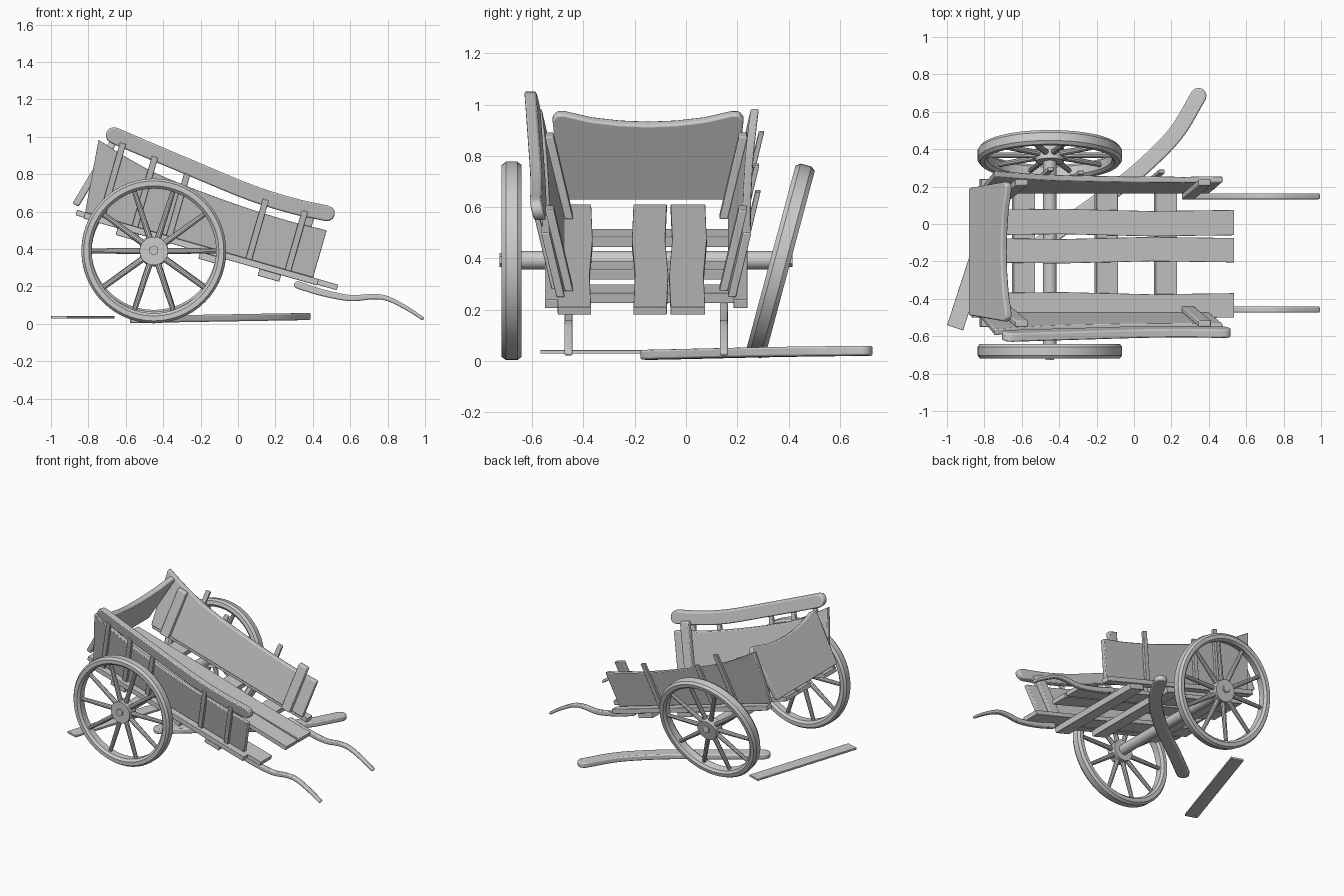
import bpy, bmesh
from math import sin, cos, pi, radians, atan2
from mathutils import Vector, Matrix

if "Cube" in bpy.data.objects:
    bpy.data.objects.remove(bpy.data.objects["Cube"])

CY = -0.155                      # cart centre line in y
A = radians(16)                  # forward pitch of the broken cart


def cart(u, v, w):
    """Cart frame (along, across, up from floor) to world."""
    return Vector((u * cos(A) + w * sin(A), CY + v, 0.363 - u * sin(A) + w * cos(A)))


def finish(name, bm, bevel=0.0):
    bmesh.ops.recalc_face_normals(bm, faces=bm.faces)
    me = bpy.data.meshes.new(name)
    bm.to_mesh(me)
    bm.free()
    ob = bpy.data.objects.new(name, me)
    bpy.context.collection.objects.link(ob)
    if bevel:
        m = ob.modifiers.new("bevel", 'BEVEL')
        m.width, m.segments, m.limit_method = bevel, 2, 'ANGLE'
        m.angle_limit = radians(40)
    bpy.ops.object.select_all(action='DESELECT')
    ob.select_set(True)
    bpy.context.view_layer.objects.active = ob
    bpy.ops.object.shade_smooth_by_angle(angle=radians(35))
    return ob


def prism(name, outline, t0, t1, place, bevel=0.005):
    """Extrude a 2D outline from t0 to t1, placed by a mapping function."""
    bm = bmesh.new()
    lo = [bm.verts.new(place(a, b, t0)) for a, b in outline]
    hi = [bm.verts.new(place(a, b, t1)) for a, b in outline]
    bm.faces.new(lo)
    bm.faces.new(hi)
    n = len(lo)
    for i in range(n):
        j = (i + 1) % n
        bm.faces.new((lo[i], lo[j], hi[j], hi[i]))
    return finish(name, bm, bevel)


def smooth(pts, steps=5):
    """Catmull-Rom through the points."""
    p = [Vector(q) for q in pts]
    p = [2 * p[0] - p[1]] + p + [2 * p[-1] - p[-2]]
    out = []
    for i in range(1, len(p) - 2):
        for k in range(steps):
            t = k / steps
            out.append(0.5 * (2 * p[i] + (p[i + 1] - p[i - 1]) * t
                       + (2 * p[i - 1] - 5 * p[i] + 4 * p[i + 1] - p[i + 2]) * t * t
                       + (3 * p[i] - p[i - 1] - 3 * p[i + 1] + p[i + 2]) * t ** 3))
    return out + [p[-2]]


def ribbon(pts, w0, w1):
    """Outline of a curved strip with rounded ends, half widths w0 to w1."""
    c = smooth(pts)
    n = len(c) - 1
    left, right = [], []
    for i, q in enumerate(c):
        d = (c[min(i + 1, n)] - c[max(i - 1, 0)]).normalized()
        nrm = Vector((-d.y, d.x)) * (w0 + (w1 - w0) * i / n)
        left.append(q + nrm)
        right.append(q - nrm)

    def cap(q, d, r):
        a = atan2(d.y, d.x)
        return [q + r * Vector((cos(a + k), sin(a + k))) for k in (pi / 3, pi / 6, 0, -pi / 6, -pi / 3)]
    end = cap(c[-1], c[-1] - c[-2], w1)
    start = cap(c[0], c[0] - c[1], w0)
    return left + end + right[::-1] + start


def rect(a0, a1, b0, b1):
    return [(a0, b0), (a1, b0), (a1, b1), (a0, b1)]


# side boards, leaning outwards, with their posts and sills
top_edge = smooth([(0.418, 0.263), (0.2, 0.255), (-0.12, 0.265), (-0.49, 0.297), (-0.7, 0.338), (-0.888, 0.392)])
board = [(-0.85, 0.0), (0.418, 0.0)] + [tuple(p) for p in top_edge]
posts = {-1: [(-0.757, 0.41), (-0.573, 0.387), (-0.382, 0.345), (0.06, 0.33), (0.278, 0.33)],
         1: [(-0.573, 0.387), (-0.382, 0.31), (0.06, 0.33)]}
for s, side in ((-1, "near"), (1, "far")):
    def lean(u, w, t, s=s):
        return cart(u, s * (0.35 + 0.23 * w + t), w)
    prism(side + "_side_board", board, -0.032, 0.0, lean)
    for i, (u, h) in enumerate(posts[s]):
        prism(f"{side}_outer_post_{i}", rect(u - 0.017, u + 0.017, -0.035, h), 0.0, 0.02, lean, 0.003)
    for u, h, part in ((0.3, 0.33, "front"), (-0.72, 0.335, "back")):
        prism(f"{side}_{part}_inner_post", rect(u - 0.035, u + 0.035, 0.0, h), -0.065, -0.032, lean)
    prism(side + "_sill", rect(-0.85, 0.45, -0.035, 0.0), 0.34, 0.395,
          lambda u, w, t, s=s: cart(u, s * t, w), 0.003)
    # shaft
    shaft = ribbon([(0.32, 0.208), (0.45, 0.167), (0.6, 0.138), (0.72, 0.146), (0.8, 0.135),
                    (0.9, 0.085), (0.985, 0.03)], 0.02, 0.009)
    prism(side + "_shaft", shaft, -0.016, 0.016,
          lambda x, z, t, s=s: Vector((x, CY + s * 0.303 + t, z)), 0.007)

# top rail still in place on the near side
rail = ribbon([(-0.815, 0.437), (-0.6, 0.41), (-0.39, 0.385), (-0.04, 0.345), (0.2, 0.338), (0.395, 0.35)], 0.044, 0.042)
prism("near_top_rail", rail, -0.03, 0.016, lambda u, w, t: cart(u, -(0.35 + 0.23 * w + t), w), 0.008)

# top rail fallen on the ground
fallen = ribbon([(-0.535, -0.135), (-0.35, 0.005), (-0.155, 0.145), (0.03, 0.29), (0.22, 0.48), (0.345, 0.685)], 0.043, 0.043)
prism("fallen_rail", fallen, 0.0, 0.038, lambda x, y, t: Vector((x, y, 0.014 + 0.017 * x + t)), 0.008)

# floor planks with slightly uneven edges
for i, (y0, y1) in enumerate([(-0.5, -0.37), (-0.205, -0.075), (-0.06, 0.075)]):
    k = 0.006 * (-1) ** i
    plank = [(-0.895, y0), (-0.4, y0 + k), (0.1, y0 - k), (0.557, y0), (0.557, y1), (0.1, y1 - k), (-0.4, y1 + k), (-0.895, y1)]
    prism(f"floor_plank_{i}", plank, -0.03, 0.0, lambda u, y, t: cart(u, y - CY, t), 0.002)

# cross beams
for i, u in enumerate((0.19, -0.14, -0.6)):
    prism(f"cross_beam_{i}", rect(u - 0.06, u + 0.06, -0.072, -0.03), -0.385, 0.385,
          lambda a, b, t: cart(a, t, b), 0.003)

# loose plank on the ground
g = radians(72)
prism("fallen_plank", rect(-0.41, 0.41, -0.045, 0.045), 0.028, 0.042,
      lambda a, b, t: Vector((-0.83 + a * cos(g) - b * sin(g), -0.165 + a * sin(g) + b * cos(g), t)), 0.002)

# tailboard, tipped forward at the top
dip = [(0.355, 0.388), (0.325, 0.388), (0.22, 0.36), (0.11, 0.345), (0.0, 0.34),
       (-0.11, 0.345), (-0.22, 0.36), (-0.325, 0.388), (-0.355, 0.388)]
tail = [(-0.34, 0), (0.34, 0), (0.373, 0.365)] + dip + [(-0.373, 0.365)]
tl = radians(59)
prism("tailboard", tail, 0.0, 0.038,
      lambda a, b, t: Vector((-0.885 + b * cos(tl) + t * sin(tl), -0.148 + a, 0.645 + b * sin(tl) - t * cos(tl))), 0.008)


def cyl(bm, r0, r1, p, q, seg):
    p, q = Vector(p), Vector(q)
    d = q - p
    m = Matrix.Translation((p + q) / 2) @ d.to_track_quat('Z', 'Y').to_matrix().to_4x4()
    bmesh.ops.create_cone(bm, cap_ends=True, segments=seg, radius1=r0, radius2=r1, depth=d.length, matrix=m)


def wheel(name, y, tilt):
    bm = bmesh.new()
    # rim as a chamfered ring
    prof = [(0.387, -0.022), (0.387, 0.022), (0.374, 0.039), (0.348, 0.039),
            (0.333, 0.024), (0.333, -0.024), (0.348, -0.039), (0.374, -0.039)]
    n = 56
    rings = [[bm.verts.new((r * cos(2 * pi * i / n), h, r * sin(2 * pi * i / n))) for r, h in prof] for i in range(n)]
    for i in range(n):
        a, b = rings[i], rings[(i + 1) % n]
        for j in range(8):
            k = (j + 1) % 8
            bm.faces.new((a[j], a[k], b[k], b[j]))
    # spokes and hub
    for i in range(10):
        t = 2 * pi * i / 10
        cyl(bm, 0.017, 0.013, (0.06 * cos(t), 0, 0.06 * sin(t)), (0.345 * cos(t), 0, 0.345 * sin(t)), 10)
    cyl(bm, 0.076, 0.076, (0, -0.036, 0), (0, 0.036, 0), 28)
    ob = finish(name, bm)
    ob.location = (-0.45, y, 0.39)
    ob.rotation_euler = (tilt, 0, 0)


wheel("near_wheel", -0.68, 0)
wheel("loose_far_wheel", 0.368, radians(-15))

# axle with hexagonal ends
bm = bmesh.new()
cyl(bm, 0.036, 0.036, (-0.45, -0.68, 0.393), (-0.45, 0.38, 0.393), 20)
cyl(bm, 0.027, 0.027, (-0.45, -0.728, 0.393), (-0.45, 0.415, 0.393), 6)
finish("axle", bm)
